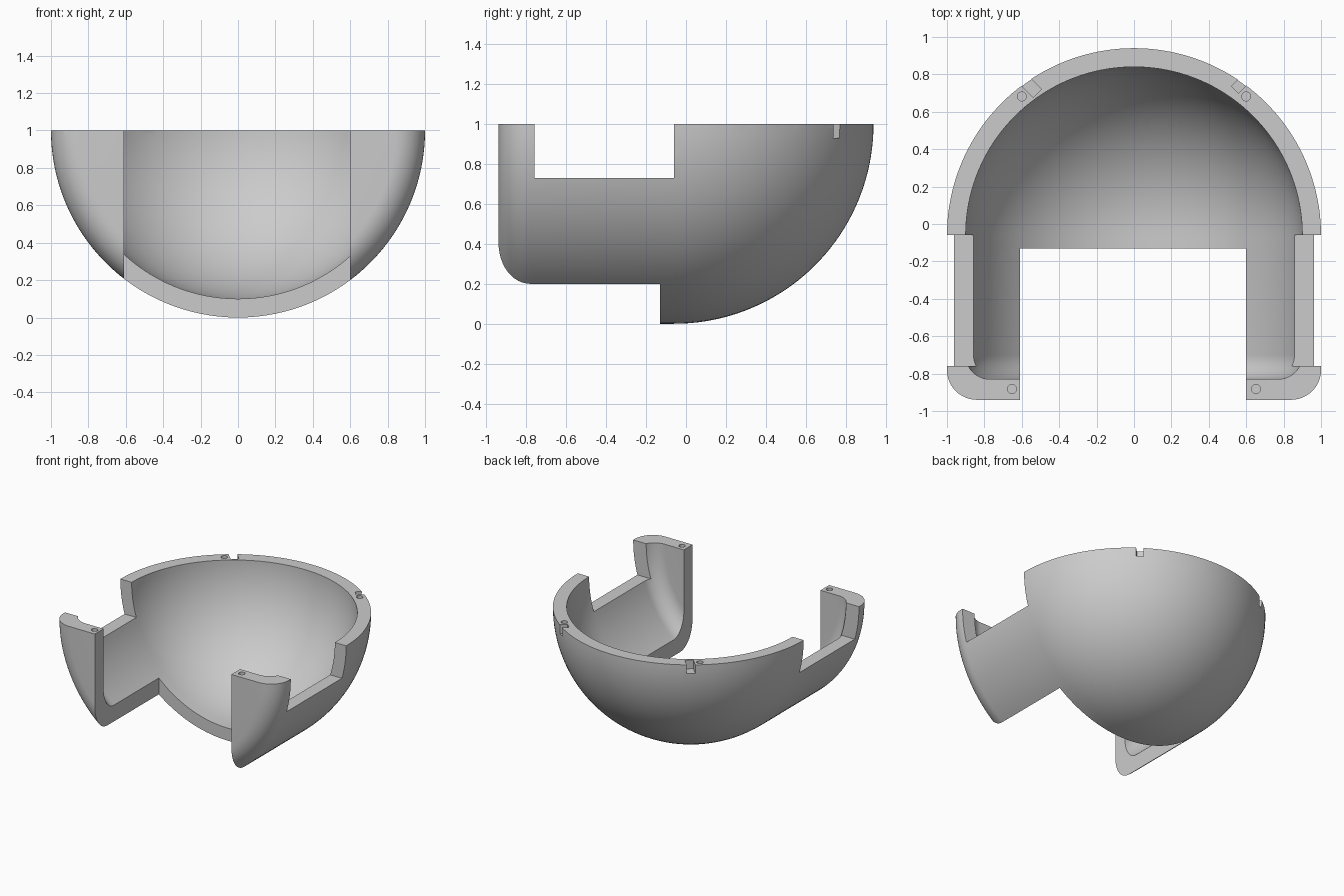
import bpy, bmesh
from math import sin, cos, pi, radians
from mathutils import Matrix, Vector

cube = bpy.data.objects.get("Cube")
if cube:
    bpy.data.objects.remove(cube)

RIM = 1.0        # height of the flat rim
MID = -0.06      # where the dome meets the straight barrel

gray = bpy.data.materials.new("plain_gray")
gray.use_nodes = True
color = (0.6, 0.6, 0.6, 1)
gray.diffuse_color = color
gray.node_tree.nodes["Principled BSDF"].inputs["Base Color"].default_value = color


def add_object(name, bm):
    bmesh.ops.recalc_face_normals(bm, faces=bm.faces)
    mesh = bpy.data.meshes.new(name)
    bm.to_mesh(mesh)
    bm.free()
    mesh.materials.append(gray)
    obj = bpy.data.objects.new(name, mesh)
    bpy.context.collection.objects.link(obj)
    return obj


def capsule(name, radius, front, fillet):
    """Dome at the back, straight barrel, flat front with a rounded edge."""
    bm = bmesh.new()
    pts = [(radius * sin(i * pi / 80), MID + radius * cos(i * pi / 80)) for i in range(41)]
    pts += [(radius - fillet + fillet * cos(i * pi / 24),
             front + fillet - fillet * sin(i * pi / 24)) for i in range(13)]
    pts.append((0, front))
    verts = [bm.verts.new((x, y, RIM)) for x, y in pts]
    edges = [bm.edges.new(pair) for pair in zip(verts, verts[1:])]
    bmesh.ops.spin(bm, geom=verts + edges, cent=(0, 0, RIM), axis=(0, 1, 0),
                   angle=2 * pi, steps=128)
    bmesh.ops.remove_doubles(bm, verts=bm.verts, dist=0.0001)
    return add_object(name, bm)


def box(name, low, high, turn=0):
    low, high = Vector(low), Vector(high)
    bm = bmesh.new()
    place = (Matrix.Translation((low + high) / 2) @ Matrix.Rotation(radians(turn), 4, 'Z')
             @ Matrix.Diagonal((*(high - low), 1)))
    bmesh.ops.create_cube(bm, size=1, matrix=place)
    return add_object(name, bm)


def pin_hole(x, y):
    bm = bmesh.new()
    bmesh.ops.create_cone(bm, cap_ends=True, segments=24, radius1=0.024, radius2=0.024,
                          depth=0.2, matrix=Matrix.Translation((x, y, RIM)))
    return add_object("pin_hole_cutter", bm)


def slot(x, y, width, turn):
    half = Vector((0.075, width / 2, 0.07))
    center = Vector((x, y, RIM))
    return box("slot_cutter", center - half, center + half, turn)


shell = capsule("half_shell", 1.0, -0.94, 0.16)

cutters = [
    capsule("hollow_cutter", 0.9, -0.83, 0.13),
    box("upper_half_cutter", (-2, -2, RIM), (2, 2, 3)),
    box("front_opening_cutter", (-0.61, -2, -1), (0.6, -0.13, 2)),
    box("side_notch_cutter", (-2, -0.76, 0.73), (2, MID, 2)),
    slot(-0.569, 0.751, 0.062, -45),
    slot(0.593, 0.77, 0.053, 45),
]
cutters += [pin_hole(side * x, y) for side in (-1, 1) for x, y in ((0.6, 0.682), (0.652, -0.882))]

# Carve the shell
bpy.ops.object.select_all(action='DESELECT')
bpy.context.view_layer.objects.active = shell
shell.select_set(True)
for cutter in cutters:
    mod = shell.modifiers.new("carve", 'BOOLEAN')
    mod.operation = 'DIFFERENCE'
    mod.solver = 'EXACT'
    mod.object = cutter
    bpy.ops.object.modifier_apply(modifier=mod.name)
    bpy.data.objects.remove(cutter)

bpy.ops.object.shade_smooth_by_angle(angle=radians(30))
